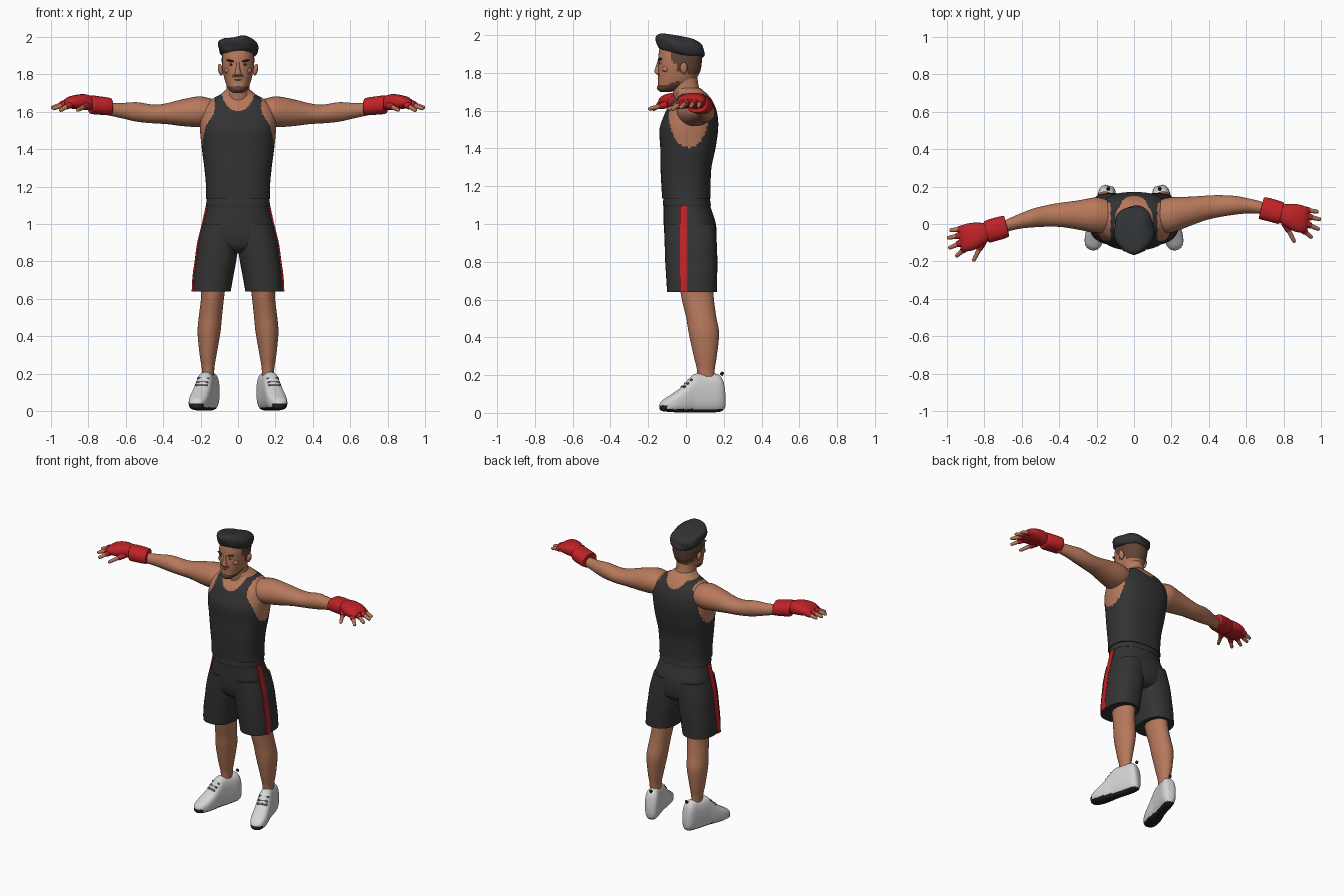
import bpy, bmesh, math
from mathutils import Vector, Matrix

if "Cube" in bpy.data.objects:
    bpy.data.objects.remove(bpy.data.objects["Cube"])


def material(name, r, g, b):
    m = bpy.data.materials.new(name)
    m.use_nodes = True
    m.diffuse_color = (r, g, b, 1)
    node = m.node_tree.nodes["Principled BSDF"]
    node.inputs["Base Color"].default_value = (r, g, b, 1)
    node.inputs["Roughness"].default_value = 0.8
    return m


SKIN = material("skin", .47, .19, .105)
CLOTH = material("charcoal cloth", .033, .033, .034)
HAIR = material("dark hair", .03, .032, .034)
STUBBLE = material("brown stubble", .12, .058, .035)
RED = material("red", .53, .016, .02)
WHITE = material("shoe white", .66, .66, .66)
SOLE = material("black sole", .015, .015, .016)
LACE = material("grey lace", .12, .12, .12)
LIP = material("lip brown", .28, .09, .06)

X, Y, Z = Vector((1, 0, 0)), Vector((0, 1, 0)), Vector((0, 0, 1))


def finish(bm, name, mats, rule=None):
    bmesh.ops.recalc_face_normals(bm, faces=bm.faces)
    if rule:
        for f in bm.faces:
            f.material_index = rule(f.calc_center_median())
    me = bpy.data.meshes.new(name)
    bm.to_mesh(me)
    bm.free()
    for m in mats:
        me.materials.append(m)
    me.shade_smooth()
    me.set_sharp_from_angle(angle=0.75)
    bpy.context.collection.objects.link(bpy.data.objects.new(name, me))


def smooth_rings(rings, sub):
    """Catmull-Rom interpolation between the given cross-sections."""
    r = [rings[0]] + rings + [rings[-1]]
    out = []
    for a, b, c, d in zip(r, r[1:], r[2:], r[3:]):
        for i in range(sub):
            t = i / sub
            out.append([q + .5 * t * (s - p + t * (2*p - 5*q + 4*s - w + t * (3*(q - s) + w - p)))
                        for p, q, s, w in zip(a, b, c, d)])
    return out + [rings[-1]]


def loft(name, rings, mats, u=X, v=Y, n=32, power=2.0, sub=5, rule=None, warp=None):
    """Skin over rings of (x, y, z, radius along u, radius along v)."""
    bm = bmesh.new()
    loops = []
    for x, y, z, ru, rv in smooth_rings(rings, sub):
        loop = []
        for i in range(n):
            a = math.tau * i / n
            c, s = math.cos(a), math.sin(a)
            p = Vector((x, y, z)) + u * (ru * math.copysign(abs(c) ** (2 / power), c)) \
                + v * (rv * math.copysign(abs(s) ** (2 / power), s))
            loop.append(bm.verts.new(warp(p) if warp else p))
        loops.append(loop)
    for a, b in zip(loops, loops[1:]):
        for i in range(n):
            j = (i + 1) % n
            bm.faces.new((a[i], a[j], b[j], b[i]))
    bm.faces.new(loops[0])
    bm.faces.new(loops[-1])
    finish(bm, name, mats, rule)


def column(name, rings, mats, **kw):
    """Vertical loft on the centre line from (z, y, rx, ry)."""
    loft(name, [(0, y, z, rx, ry) for z, y, rx, ry in rings], mats, **kw)


def ball(name, loc, size, mat, turn=0, axis='Y'):
    bm = bmesh.new()
    bmesh.ops.create_uvsphere(bm, u_segments=20, v_segments=12, radius=1)
    bm.transform(Matrix.Translation(loc) @ Matrix.Rotation(turn, 4, axis) @ Matrix.Diagonal((*size, 1)))
    finish(bm, name, [mat])


def rod(name, a, b, r0, r1, mat, warp=None, start=0.0, end=1.0):
    """Round-ended straight tube between two points."""
    a, b = Vector(a), Vector(b)
    a, b = a.lerp(b, start), a.lerp(b, end)
    d = (b - a).normalized()
    u = d.cross(Z).normalized()
    steps = ((0, .5), (.06, 1), (.5, 1), (.9, .9), (.97, .7), (1, .25))
    loft(name, [(*a.lerp(b, t), (r0 + (r1 - r0) * t) * k, (r0 + (r1 - r0) * t) * k) for t, k in steps],
         [mat], u=u, v=u.cross(d), n=12, sub=2, warp=warp)


# ---- torso with tank top: neck and arm openings show skin
def tank_rule(c):
    ax = abs(c.x)
    arm = ax > .125 and ((c.y - .015) / .105) ** 2 + ((c.z - 1.58) / .175) ** 2 < 1
    low = 1.72 if c.y < .03 else 1.75
    neck = (ax / .088) ** 2 + ((c.z - low) / .115) ** 2 < 1
    return int(arm or neck or ax > .15 and c.z > 1.6 or c.z > 1.69)


column("tank_top", [(1.135, .002, .172, .128), (1.2, 0, .171, .13), (1.3, 0, .18, .135), (1.4, .01, .193, .146),
                    (1.5, .015, .203, .155), (1.57, .025, .203, .143), (1.62, .03, .19, .125),
                    (1.66, .035, .152, .1), (1.69, .03, .1, .08), (1.72, .01, .062, .066)],
       [CLOTH, SKIN], n=112, power=2.5, sub=9, rule=tank_rule)
column("neck", [(1.6, .03, .08, .085), (1.68, .01, .068, .076), (1.73, -.003, .062, .07), (1.8, -.01, .06, .068)], [SKIN])


# ---- head with jaw stubble and clipped sides
def head_rule(c):
    jaw = c.z < 1.738 + .35 * max(0, c.y + .1) and c.y < -.03 and c.z > 1.7
    lip_hair = abs(c.x) < .03 and abs(c.z - 1.79) < .006 and c.y < -.1
    fade = c.z > 1.79 and c.y > .01 or c.z > 1.85 and c.y > -.075 or c.z > 1.81 and -.045 < c.y <= .01
    return int(jaw or lip_hair or fade)


column("head", [(1.7, -.108, .022, .03), (1.715, -.09, .045, .058), (1.75, -.057, .064, .09), (1.8, -.038, .078, .11),
                (1.85, -.032, .086, .115), (1.9, -.03, .086, .115), (1.95, -.03, .075, .1), (1.975, -.03, .04, .05)],
       [SKIN, STUBBLE], n=64, power=2.25, sub=6, rule=head_rule)
column("nose", [(1.79, -.143, .012, .008), (1.8, -.148, .02, .016), (1.815, -.147, .015, .019),
                (1.845, -.143, .009, .013), (1.875, -.138, .009, .01)], [SKIN], n=16)
ball("mouth", (0, -.141, 1.772), (.024, .009, .006), LIP)
ball("chin", (0, -.13, 1.722), (.026, .024, .02), STUBBLE)


def swept(p):
    lock = 1 + .035 * math.sin(5 * math.atan2(p.y + .03, p.x) + 40 * p.z)
    return Vector((p.x * lock, (p.y + .03) * lock - .03, p.z - .17 * (p.y + .05) + .006 * math.sin(45 * p.x)))


column("hair", [(1.905, -.025, .084, .11), (1.918, -.025, .098, .122), (1.945, -.03, .106, .125), (1.97, -.035, .101, .122),
                (1.988, -.045, .075, .095), (1.993, -.05, .03, .04)], [HAIR], n=48, power=2.2, warp=swept)

# ---- shorts
column("shorts_hips", [(1.14, .003, .166, .122), (1.1, .005, .171, .127), (1.09, .006, .167, .124), (1, .02, .19, .138),
                       (.92, .025, .2, .136), (.87, .028, .15, .12), (.845, .03, .07, .08)],
       [CLOTH], n=48, power=2.3)


def arm_sway(s):
    """Mirror for the right side, whose arm also reaches further forward."""
    def warp(p):
        back = 0 if s > 0 else min(.1, max(0, .2 * (p.x - .2)))
        return Vector((s * p.x, p.y - back, p.z))
    return warp


foot_heel, foot_dir = Vector((.133, .205, 0)), Vector((.27, -.96, 0)).normalized()
foot_side = foot_dir.cross(Z)

for s, side in ((1, "left"), (-1, "right")):
    def mirror(p, s=s):
        return Vector((s * p.x, p.y, p.z))

    # face details
    ball(side + "_ear", (s * .094, -.012, 1.825), (.013, .02, .032), SKIN, s * .2)
    ball(side + "_eye", (s * .036, -.132, 1.852), (.015, .01, .006), WHITE)
    ball(side + "_pupil", (s * .036, -.14, 1.852), (.006, .004, .006), SOLE)
    ball(side + "_brow", (s * .038, -.136, 1.872), (.025, .012, .006), HAIR, -s * .18)
    ball(side + "_cheek", (s * .05, -.106, 1.82), (.024, .022, .018), SKIN)

    # shorts legs and stripes
    loft(side + "_shorts_leg", [(.085, .02, 1, .105, .135), (.105, .025, .9, .111, .138), (.12, .028, .8, .11, .138),
                                (.133, .03, .72, .108, .135), (.142, .032, .64, .103, .132)],
         [CLOTH], power=2.4, n=40, warp=mirror)
    loft(side + "_stripe", [(x, -.012, z, .0048, .019) for x, z in
                            ((.168, 1.095), (.189, 1), (.2135, .9), (.2275, .8), (.2385, .72), (.243, .639))],
         [RED], power=8, n=16, warp=mirror)

    # legs
    loft(side + "_leg", [(.13, .05, .75, .075, .09), (.135, .06, .62, .062, .086), (.147, .08, .51, .062, .08),
                         (.155, .095, .42, .061, .08), (.16, .102, .3, .045, .061), (.16, .105, .22, .033, .046),
                         (.16, .105, .12, .033, .046)], [SKIN], warp=mirror)

    # shoes lofted from heel to toe: distance, bottom, top, half width
    shoe = [(0, .03, .1, .02), (.012, .012, .17, .036), (.04, .004, .205, .046), (.1, .002, .206, .047),
            (.16, .002, .207, .047), (.19, .002, .185, .048), (.235, .002, .137, .052), (.29, .004, .098, .052),
            (.335, .008, .07, .04), (.352, .014, .052, .022), (.357, .022, .04, .008)]

    def sole_rule(c, s=s):
        along = (Vector((s * c.x, c.y, 0)) - foot_heel).dot(foot_dir)
        return int(c.z < (.04 if along > .325 else .02))

    loft(side + "_shoe", [(*(foot_heel + foot_dir * d + Z * (lo + hi) / 2), w, (hi - lo) / 2) for d, lo, hi, w in shoe],
         [WHITE, SOLE], u=foot_side, v=Z, n=48, power=2.7, rule=sole_rule, warp=mirror)
    for d, h in ((.19, .182), (.21, .162), (.228, .146)):
        c = foot_heel + foot_dir * d + Z * h
        rod(side + "_lace", c - foot_side * .034 - Z * .008, c + foot_side * .034 - Z * .008, .007, .007, LACE, mirror)
    c = foot_heel + foot_dir * .02 + Z * .2
    rod(side + "_heel_tab", c, c + foot_dir * -.01 + Z * .016, .009, .009, SOLE, mirror)

    # arms, cuffs and fingerless gloves
    sway = arm_sway(s)
    loft(side + "_arm", [(.11, .045, 1.6, .07, .06), (.16, .045, 1.6, .09, .074), (.21, .05, 1.6, .094, .082),
                         (.3, .068, 1.595, .078, .071), (.38, .085, 1.59, .066, .056), (.45, .095, 1.588, .059, .05),
                         (.54, .1, 1.599, .05, .052), (.62, .096, 1.606, .039, .041), (.7, .083, 1.615, .032, .033),
                         (.78, .06, 1.63, .032, .033)], [SKIN], u=Y, v=Z, warp=sway)
    loft(side + "_cuff", [(.682, .086, 1.628, .045, .036), (.685, .085, 1.628, .058, .046), (.735, .073, 1.633, .059, .049),
                          (.785, .058, 1.638, .057, .049), (.79, .057, 1.638, .045, .038)],
         [RED], u=Vector((.25, 1, 0)), v=Z, power=2.3, warp=sway)
    loft(side + "_glove", [(.77, .06, 1.645, .042, .035), (.82, .045, 1.652, .062, .042), (.87, .032, 1.652, .073, .038),
                           (.91, .024, 1.649, .069, .029), (.932, .02, 1.645, .055, .016)],
         [RED], u=Vector((.1, 1, 0)), v=Z, power=2.4, warp=sway)
    fingers = (("little", (.905, .075, 1.645), (.987, .066, 1.622)), ("ring", (.915, .042, 1.647), (1, .024, 1.62)),
               ("middle", (.91, .006, 1.647), (.992, -.03, 1.615)), ("index", (.893, -.022, 1.643), (.953, -.075, 1.605)),
               ("thumb", (.805, .01, 1.635), (.86, -.1, 1.608)))
    for finger, a, b in fingers:
        rod(f"{side}_{finger}_finger", a, b, .014, .011, SKIN, sway)
        rod(f"{side}_{finger}_glove_sleeve", a, b, .02, .018, RED, sway, end=.45)
